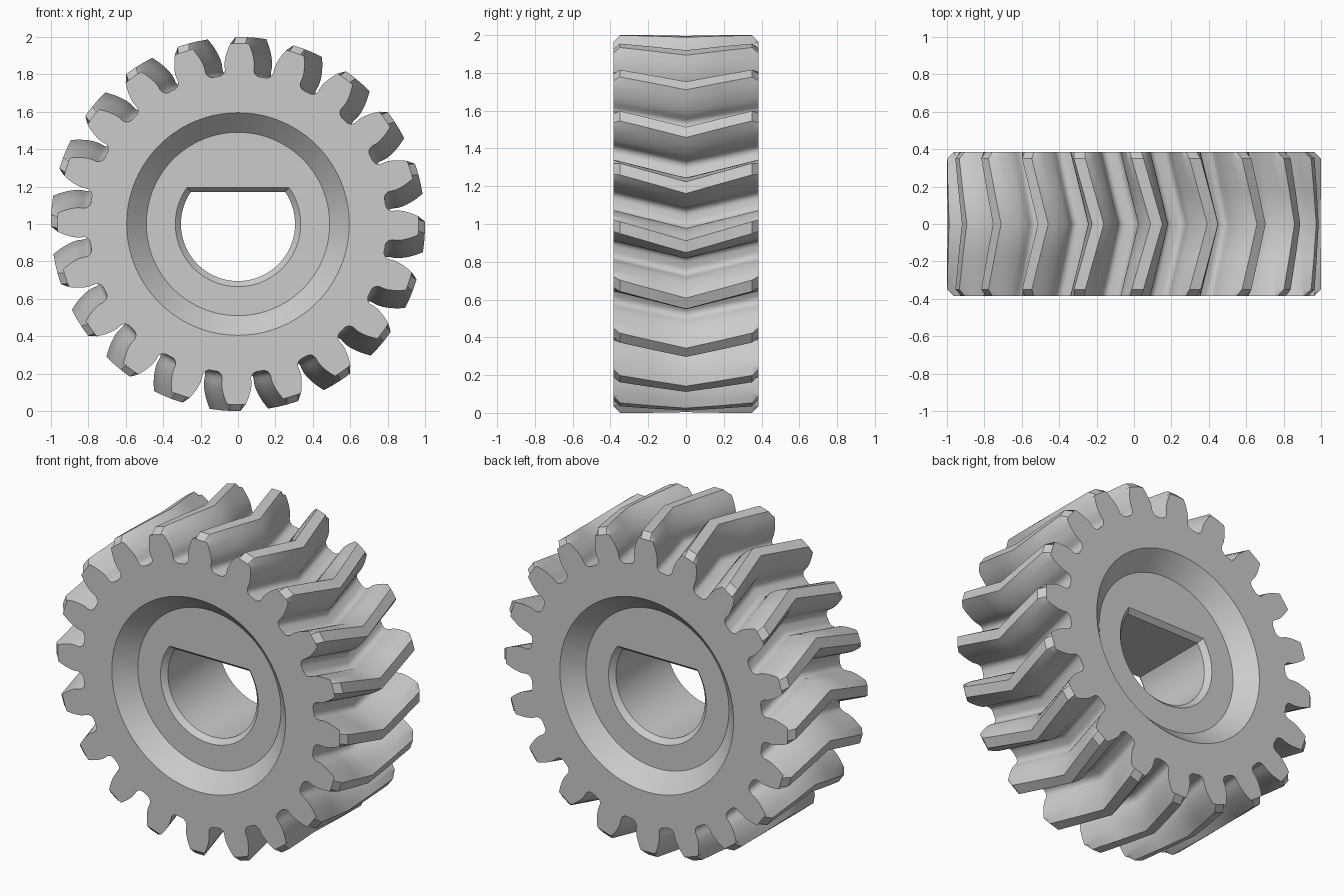
import bpy, bmesh
from math import acos, asin, cos, sin, sqrt, pi, radians, tan

cube = bpy.data.objects.get("Cube")
if cube:
    bpy.data.objects.remove(cube, do_unlink=True)

# Main dimensions
TEETH = 20
TIP = 1.0
PITCH = TIP * TEETH / (TEETH + 2)
BASE = PITCH * cos(radians(20))
ROOT = 0.795
HALF = 0.385            # half the face width
CHAMFER = 0.035
STEP = 2 * pi / TEETH
END_PHASE = radians(-0.5)
TWIST = radians(6.4)    # turn of the tooth from end to middle
PER_TOOTH = 8           # bore and recess points per tooth
RING = TEETH * PER_TOOTH


def involute(a):
    return tan(a) - a


def flank_angle(r):
    """Half angle of a tooth at radius r."""
    return pi / (2 * TEETH) + involute(radians(20)) - involute(acos(min(1, BASE / r)))


def half_tooth():
    """(angle, radius) points from the tip down to the gap centre."""
    radii = [TIP, TIP - CHAMFER, 0.94, 0.915, 0.89, 0.87, BASE]
    pts = [(flank_angle(r), r) for r in radii]
    foot, fillet = flank_angle(BASE), 0.035
    for i in range(6):
        t = i / 5 * pi / 2
        pts.append((foot + fillet / ROOT * (1 - cos(t)), ROOT + fillet * (1 - sin(t))))
    pts.append((STEP / 2, ROOT))
    return pts


half = half_tooth()
# One sector from gap centre to gap centre; the last point belongs to the next
sector = [(-a, r) for a, r in reversed(half)] + half[:-1]
N = len(sector)

bm = bmesh.new()


def vert(x, y, z):
    return bm.verts.new((x, y, z + 1.0))


def tooth_ring(y):
    """Complete gear outline at depth y, cut by the tip chamfer at the ends."""
    phase = END_PHASE - TWIST * (1 - abs(y) / HALF)
    limit = min(TIP, TIP + HALF - CHAMFER - abs(y))
    ring = []
    for k in range(TEETH):
        for a, r in sector:
            ang, rad = a + k * STEP + phase, min(r, limit)
            ring.append(vert(rad * cos(ang), y, rad * sin(ang)))
    return ring


def circle_ring(r, y):
    angs = [-STEP / 2 + i * 2 * pi / RING for i in range(RING)]
    return [vert(r * cos(a), y, r * sin(a)) for a in angs]


def bore_ring(r, flat, y):
    """D-shaped outline with its flat on top."""
    corner = asin(flat / r)
    width = sqrt(r * r - flat * flat)
    first, last = 20, 68        # ring indices of the two corners
    ring = []
    for i in range(RING):
        if first <= i <= last:
            t = (i - first) / (last - first)
            ring.append(vert(width * (1 - 2 * t), y, flat))
        else:
            t = ((i - last) % RING) / (RING - last + first)
            a = pi - corner + t * (pi + 2 * corner)
            ring.append(vert(r * cos(a), y, r * sin(a)))
    return ring


def bridge(a, b):
    n = len(a)
    for i in range(n):
        j = (i + 1) % n
        bm.faces.new((a[i], a[j], b[j], b[i]))


# Herringbone teeth
inner = HALF - CHAMFER
depths = [-HALF, -inner, -inner / 2, 0, inner / 2, inner, HALF]
outer = [tooth_ring(y) for y in depths]
for a, b in zip(outer, outer[1:]):
    bridge(a, b)

# End faces, dished recesses and chamfered bore mouths
bores = []
for side, rim in ((-1, outer[0]), (1, outer[-1])):
    lip = circle_ring(0.595, side * HALF)
    floor_y = HALF - 0.105
    floor = circle_ring(0.49, side * floor_y)
    mouth = bore_ring(0.335, 0.195, side * floor_y)
    bore = bore_ring(0.305, 0.17, side * (floor_y - 0.03))
    for k in range(TEETH):
        edge = [rim[(k * N + i) % len(rim)] for i in range(N + 1)]
        arc = [lip[(k * PER_TOOTH + i) % RING] for i in range(PER_TOOTH + 1)]
        bm.faces.new(edge + arc[::-1])
    bridge(lip, floor)
    bridge(floor, mouth)
    bridge(mouth, bore)
    bores.append(bore)

# Bore wall
bridge(*bores)
bmesh.ops.recalc_face_normals(bm, faces=bm.faces)

mesh = bpy.data.meshes.new("herringbone_gear")
bm.to_mesh(mesh)
bm.free()
gear = bpy.data.objects.new("herringbone_gear", mesh)
bpy.context.collection.objects.link(gear)

# Plain grey metal
grey = bpy.data.materials.new("light_grey")
grey.use_nodes = True
colour = (0.6, 0.6, 0.6, 1)
grey.diffuse_color = colour
grey.node_tree.nodes["Principled BSDF"].inputs["Base Color"].default_value = colour
mesh.materials.append(grey)

# Smooth flanks with crisp edges
bpy.ops.object.select_all(action='DESELECT')
gear.select_set(True)
bpy.context.view_layer.objects.active = gear
bpy.ops.object.shade_smooth_by_angle(angle=radians(32))
